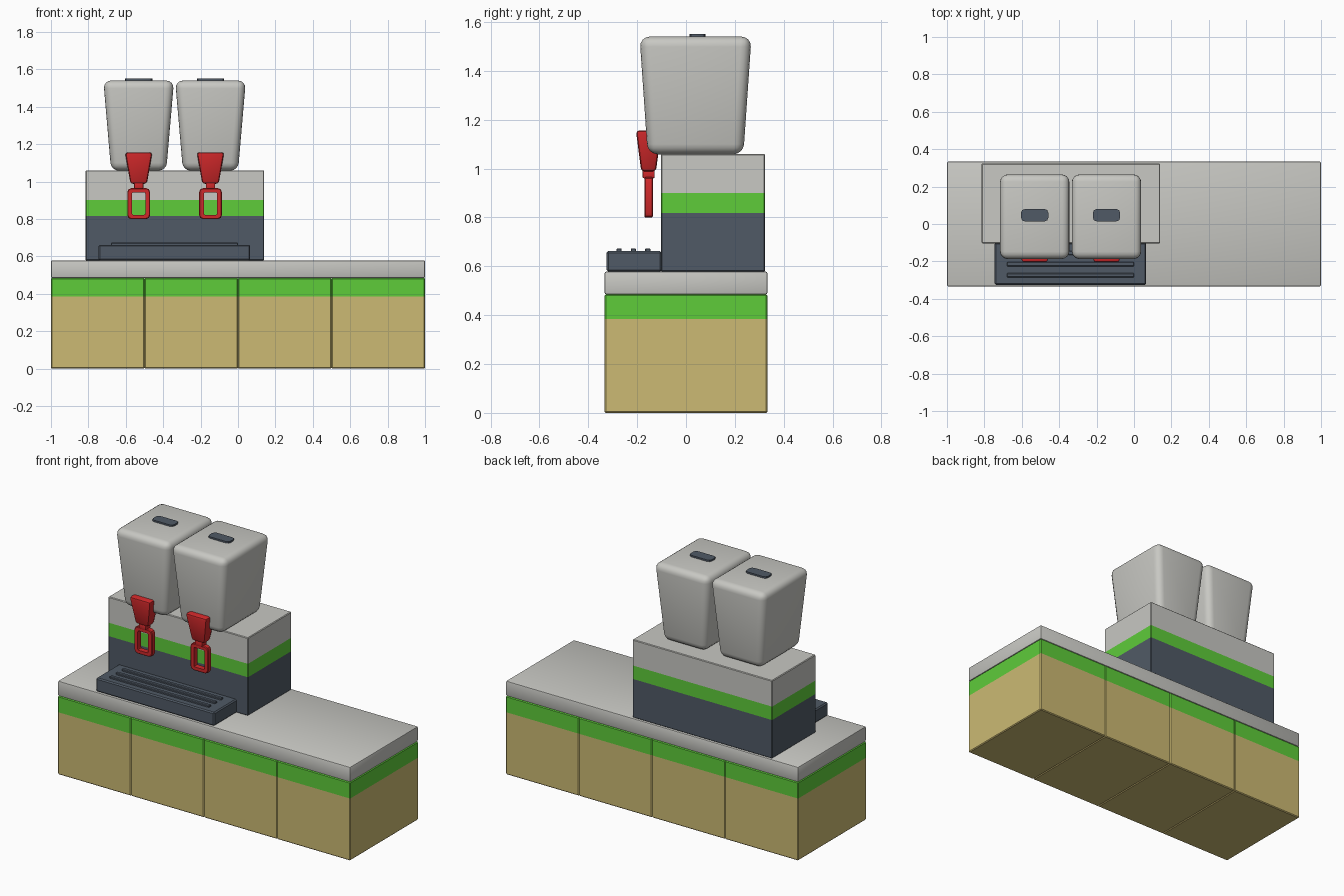
import bpy, bmesh
from mathutils import Vector

if "Cube" in bpy.data.objects:
    bpy.data.objects.remove(bpy.data.objects["Cube"])


def material(name, rgb):
    # sRGB 0-255 to linear
    m = bpy.data.materials.new(name)
    m.diffuse_color = [((c / 255 + 0.055) / 1.055) ** 2.4 for c in rgb] + [1]
    m.use_nodes = True
    m.node_tree.nodes["Principled BSDF"].inputs["Base Color"].default_value = m.diffuse_color
    return m


GREY = material("light grey", (200, 200, 195))
GREEN = material("green", (94, 204, 58))
TAN = material("tan", (204, 186, 115))
DARK = material("slate", (80, 90, 102))
RED = material("red", (208, 40, 42))


def finish(bm, name, mats, bands=()):
    """Make the object; bands are heights at which the colour changes, bottom to top."""
    for z in bands:
        bmesh.ops.bisect_plane(bm, geom=bm.verts[:] + bm.edges[:] + bm.faces[:],
                               plane_co=(0, 0, z), plane_no=(0, 0, 1))
    for f in bm.faces:
        zc = f.calc_center_median().z
        f.material_index = sum(zc > z for z in bands)
    bmesh.ops.recalc_face_normals(bm, faces=bm.faces)
    me = bpy.data.meshes.new(name)
    bm.to_mesh(me)
    bm.free()
    for m in mats:
        me.materials.append(m)
    ob = bpy.data.objects.new(name, me)
    bpy.context.collection.objects.link(ob)
    bpy.context.view_layer.objects.active = ob
    ob.select_set(True)
    bpy.ops.object.shade_smooth_by_angle(angle=0.6)
    ob.select_set(False)
    return ob


def box(name, x, y, z, mats, bevel=0.004, segs=1, bottom=(1, 1), bands=(), upright_only=False):
    """Bevelled box from (min, max) ranges; bottom scales the lower face for a taper."""
    bm = bmesh.new()
    bmesh.ops.create_cube(bm, size=1)
    c = Vector([(r[0] + r[1]) / 2 for r in (x, y, z)])
    s = [r[1] - r[0] for r in (x, y, z)]
    for v in bm.verts:
        k = bottom if v.co.z < 0 else (1, 1)
        v.co = c + Vector((v.co.x * s[0] * k[0], v.co.y * s[1] * k[1], v.co.z * s[2]))
    edges = [e for e in bm.edges
             if not upright_only or abs(e.verts[0].co.z - e.verts[1].co.z) > 1e-4]
    bmesh.ops.bevel(bm, geom=edges, offset=bevel, segments=segs, profile=0.5, affect='EDGES')
    return finish(bm, name, mats, bands)


def rounded_rect(hw, hh, r):
    """Rectangle outline with each corner rounded through three points."""
    pts = []
    for sx, sz in ((1, 1), (-1, 1), (-1, -1), (1, -1)):
        arc = [(hw, hh - r), (hw - 0.293 * r, hh - 0.293 * r), (hw - r, hh)]
        pts += [(sx * a, sz * b) for a, b in (arc if sx * sz > 0 else arc[::-1])]
    return pts


def ring(name, cx, cy, cz, outer, inner, hy):
    """Upright rectangular loop, extruded along y."""
    bm = bmesh.new()
    loops = []
    for pts, y in ((outer, -hy), (outer, hy), (inner, hy), (inner, -hy)):
        loops.append([bm.verts.new((cx + a, cy + y, cz + b)) for a, b in pts])
    n = len(outer)
    for k in range(4):
        a, b = loops[k], loops[(k + 1) % 4]
        for i in range(n):
            j = (i + 1) % n
            bm.faces.new((a[i], a[j], b[j], b[i]))
    rim = [e for e in bm.edges if any(e.verts[0] in l and e.verts[1] in l for l in loops[:2])]
    bmesh.ops.bevel(bm, geom=rim, offset=0.004, segments=1, affect='EDGES')
    return finish(bm, name, [RED])


# Counter: four cabinets with a green top band, under one worktop
for i in range(4):
    x0 = -1 + 0.5 * i
    box(f"cabinet_{i + 1}", (x0, x0 + 0.5), (-0.333, 0.333), (0, 0.485),
        [TAN, GREEN], bevel=0.005, bands=(0.385,))
box("worktop", (-1, 1), (-0.333, 0.333), (0.485, 0.578), [GREY], bevel=0.007, segs=2)

# Dispenser body in three bands
box("dispenser_body", (-0.815, 0.14), (-0.103, 0.323), (0.578, 1.06),
    [DARK, GREEN, GREY], bevel=0.004, bands=(0.817, 0.90))

# Drip tray with raised slats
box("drip_tray", (-0.745, 0.065), (-0.325, -0.1), (0.578, 0.662), [DARK], bevel=0.007)
for i in range(3):
    y = -0.274 + 0.059 * i
    box(f"tray_slat_{i + 1}", (-0.68, 0.0), (y - 0.011, y + 0.011), (0.655, 0.673),
        [DARK], bevel=0.003)

# Two drink hoppers, each with a lid grip and a red tap
for side, cx in (("left", -0.531), ("right", -0.147)):
    box(f"hopper_{side}", (cx - 0.189, cx + 0.189), (-0.19, 0.268), (1.058, 1.54),
        [GREY], bevel=0.042, segs=4, bottom=(0.78, 0.855))
    box(f"lid_grip_{side}", (cx - 0.073, cx + 0.073), (0.014, 0.08), (1.53, 1.55),
        [DARK], bevel=0.02, segs=2, upright_only=True)
    cy = -0.153
    box(f"tap_handle_{side}", (cx - 0.073, cx + 0.073), (cy - 0.052, cy + 0.052), (0.988, 1.156),
        [RED], bevel=0.014, segs=2, bottom=(0.6, 0.58))
    box(f"tap_neck_{side}", (cx - 0.025, cx + 0.025), (cy - 0.025, cy + 0.025), (0.96, 0.995),
        [RED], bevel=0.006, segs=2)
    ring(f"tap_loop_{side}", cx, cy, 0.882, rounded_rect(0.061, 0.083, 0.022),
         rounded_rect(0.036, 0.06, 0.008), 0.017)
